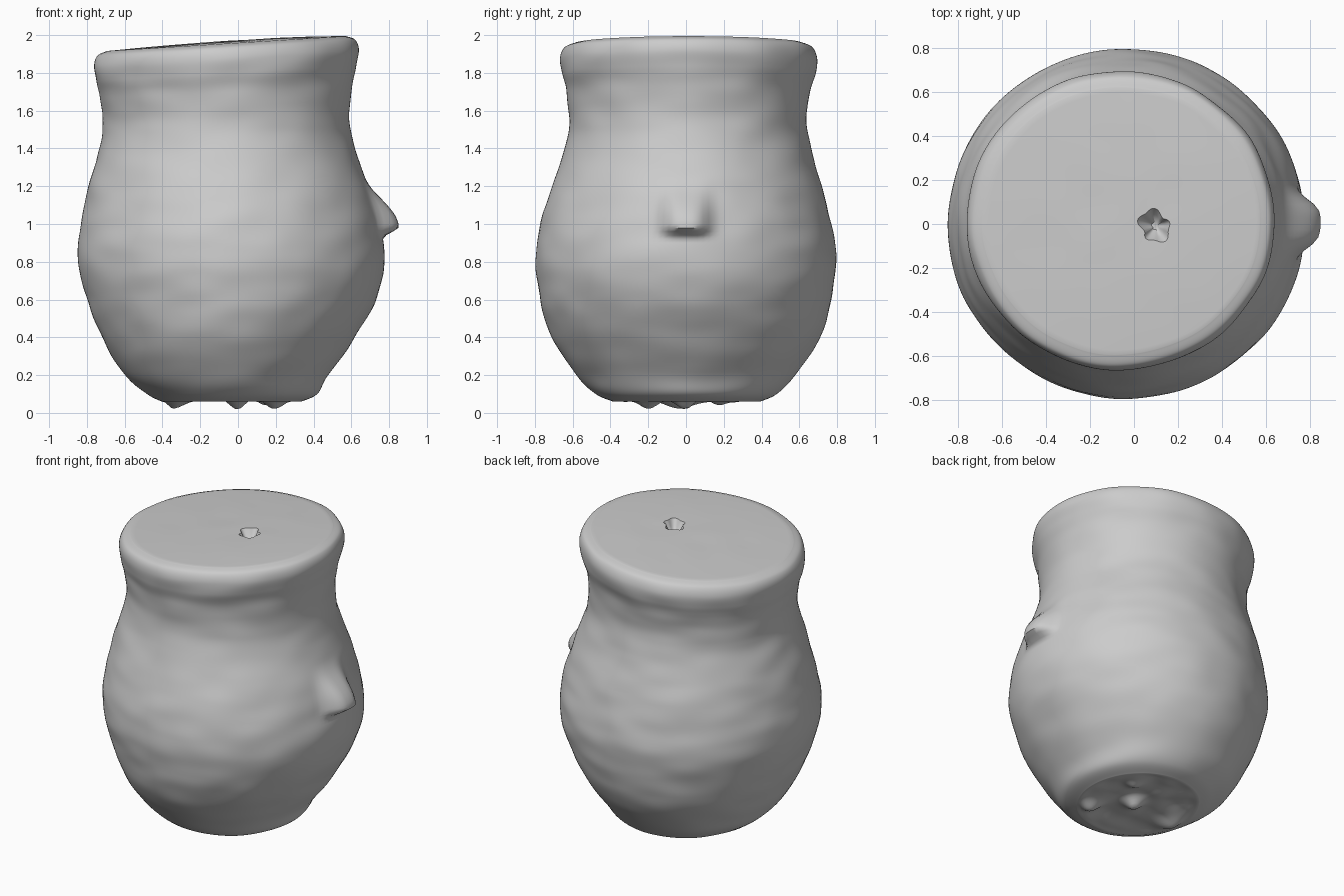
import bpy, bmesh, math
from mathutils import Vector, noise

cube = bpy.data.objects.get("Cube")
if cube:
    bpy.data.objects.remove(cube, do_unlink=True)

SEGMENTS = 160
STEPS = 10
PIT = Vector((0.10, -0.01))

# Wall profile: height, centre x, radius x, centre y, radius y
PROFILE = [
    (0.06, -0.03, 0.37, 0, 0.39), (0.10, -0.03, 0.45, 0, 0.48),
    (0.20, -0.06, 0.54, 0, 0.58), (0.40, -0.05, 0.67, 0, 0.71),
    (0.60, -0.035, 0.765, 0, 0.77), (0.80, -0.035, 0.813, 0, 0.795),
    (1.00, -0.04, 0.79, 0, 0.77), (1.20, -0.05, 0.74, 0.005, 0.715),
    (1.40, -0.06, 0.675, 0.01, 0.65), (1.55, -0.063, 0.652, 0.01, 0.63),
    (1.70, -0.063, 0.665, 0.013, 0.642), (1.80, -0.062, 0.69, 0.015, 0.67),
    (1.88, -0.06, 0.702, 0.015, 0.68), (1.935, -0.06, 0.68, 0.015, 0.66),
    (1.957, -0.06, 0.63, 0.015, 0.61),
]
# Lumps under the base: x, y, width, drop
LUMPS = [(0, 0, 0.06, 0.06), (0.18, -0.20, 0.06, 0.05),
         (-0.34, -0.04, 0.09, 0.04), (0.15, 0.17, 0.05, 0.03)]


def smooth(a, b, v):
    t = max(0, min(1, (v - a) / (b - a)))
    return t * t * (3 - 2 * t)


def spline(rows, steps):
    rows = [Vector(r) for r in rows]
    for i in range(len(rows) - 1):
        a, b, c, d = (rows[max(0, min(len(rows) - 1, i + k))] for k in (-1, 0, 1, 2))
        for s in range(steps):
            t = s / steps
            yield (b * 2 + (c - a) * t + (a * 2 - b * 5 + c * 4 - d) * t ** 2
                   + (b * 3 - a - c * 3 + d) * t ** 3) / 2
    yield rows[-1]


def ellipse(row):
    z, cx, rx, cy, ry = row
    for i in range(SEGMENTS):
        a = math.tau * i / SEGMENTS
        yield Vector((cx + rx * math.cos(a), cy + ry * math.sin(a), z))


def shape_wall(p):
    # Hand-worked unevenness, wider than it is tall
    n = noise.noise(Vector((p.x * 4, p.y * 4, p.z * 8)))
    p += Vector((p.x, p.y, 0)).normalized() * n * 0.008
    # Small pinched lug with a steep underside
    if p.x > 0:
        lift = smooth(0.92, 0.99, p.z) * (1 - smooth(1.0, 1.26, p.z))
        p.x += 0.10 * lift * math.exp(-(p.y / 0.12) ** 4)
    # Slanting rim
    p.z += 0.062 * (p.x + 0.03) * smooth(1.3, 1.9, p.z)
    return p


def shape_base(p):
    n = noise.noise(Vector((p.x * 7, p.y * 7, 3)))
    p.z += n * 0.02
    for x, y, width, drop in LUMPS:
        p.z -= drop * math.exp(-((p.x - x) ** 2 + (p.y - y) ** 2) / width ** 2)
    return p


bm = bmesh.new()
loops = []


def add_loop(points):
    loops.append([bm.verts.new(p) for p in points])


wall = [[shape_wall(p) for p in ellipse(r)] for r in spline(PROFILE, STEPS)]

# Slightly hollow, lumpy base from the middle outwards
for k in range(1, 24):
    t = k / 24
    ring = []
    for p in wall[0]:
        q = Vector((p.x * t, p.y * t, p.z + 0.02 * (1 - t * t)))
        blend = 1 - smooth(0.85, 1, t)
        ring.append(q.lerp(shape_base(q.copy()), blend))
    add_loop(ring)
for ring in wall:
    add_loop(ring)

# Gently domed lid closing in on a small ragged pit
for k in range(1, 25):
    t = 1 - k / 25
    ring = []
    for i, p in enumerate(wall[-1]):
        a = math.tau * i / SEGMENTS
        r = 0.03 + 0.025 * abs(math.cos(a - 2.2)) + 0.008 * math.sin(5 * a)
        inner = PIT + Vector((math.cos(a), math.sin(a))) * r
        xy = inner.lerp(p.xy, t)
        z = 1.957 + 0.062 * (xy.x + 0.03) + 0.014 * (1 - t * t)
        z += 0.004 * noise.noise(Vector((xy.x * 5, xy.y * 5, 1))) * (1 - t)
        ring.append(Vector((*xy, z)))
    add_loop(ring)
for size, depth in ((0.65, 0.04), (0.25, 0.07)):
    add_loop([Vector((*PIT.lerp(p.xy, size), p.z - depth)) for p in ring])

for low, high in zip(loops, loops[1:]):
    for i in range(SEGMENTS):
        j = (i + 1) % SEGMENTS
        bm.faces.new((low[i], low[j], high[j], high[i]))
bm.faces.new(reversed(loops[0]))
bm.faces.new(loops[-1])

mesh = bpy.data.meshes.new("pot_body")
bm.to_mesh(mesh)
bm.free()
pot = bpy.data.objects.new("pot_body", mesh)
bpy.context.collection.objects.link(pot)

# Plain grey clay
clay = bpy.data.materials.new("grey_clay")
clay.use_nodes = True
colour = (0.6, 0.6, 0.6, 1)
clay.diffuse_color = colour
clay.node_tree.nodes["Principled BSDF"].inputs["Base Color"].default_value = colour
mesh.materials.append(clay)

bpy.context.view_layer.objects.active = pot
pot.select_set(True)
bpy.ops.object.shade_smooth_by_angle(angle=math.radians(50))
